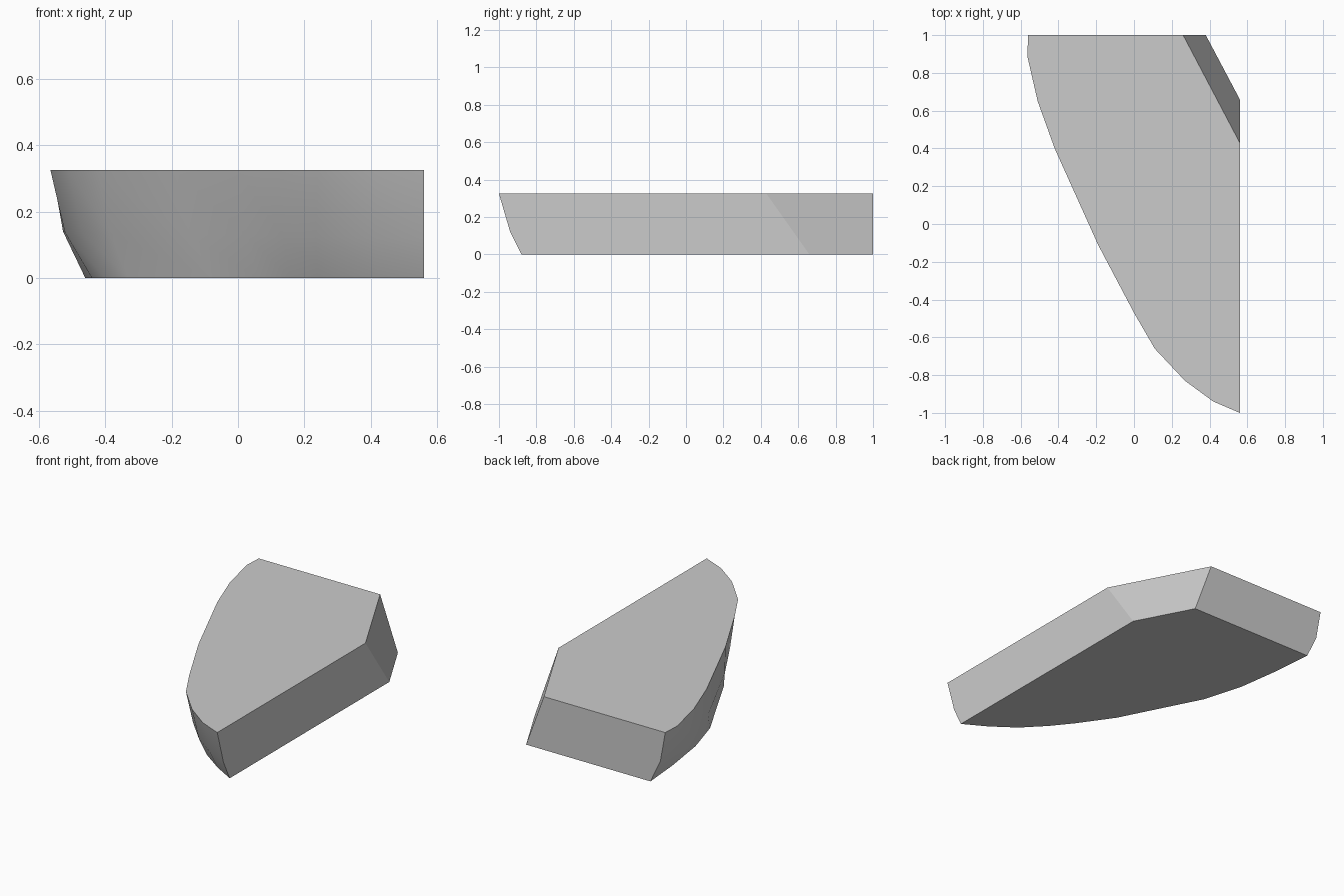
import bpy, bmesh, math
from mathutils import Vector

cube = bpy.data.objects.get("Cube")
if cube:
    bpy.data.objects.remove(cube, do_unlink=True)

HEIGHT = 0.325

# Curved flank: matching points along the top rim and the narrower base
top_curve = [(.56, -1), (.42, -.94), (.27, -.83), (.11, -.66), (0, -.47),
             (-.19, -.11), (-.42, .4), (-.51, .65), (-.565, .89), (-.56, 1)]
base_curve = [(.56, -.88), (.42, -.8), (.28, -.7), (.16, -.575), (.06, -.45),
              (-.08, -.25), (-.33, .24), (-.4, .48), (-.44, .76), (-.46, 1)]

# Sloping cut corner at the back
top_corner = [(.26, 1), (.56, .43)]
base_corner = [(.38, 1), (.56, .66)]


def ring(points, z):
    return [Vector((x, y, z)) for x, y in points]


top = ring(top_curve + top_corner, HEIGHT)
base = ring(base_curve + base_corner, 0)

# Middle ring bulges out to round the flank; the cut corner stays flat
middle = []
for i, (low, high) in enumerate(zip(base, top)):
    along = i / (len(top_curve) - 1)
    z = 0.12 + 0.02 * min(along, 1)
    bulge = 0.5 + 0.17 * along if along <= 1 else z / HEIGHT
    p = low.lerp(high, bulge)
    p.z = z
    middle.append(p)

# Skin the rings and close both ends
bm = bmesh.new()
rings = [[bm.verts.new(p) for p in r] for r in (base, middle, top)]
n = len(top)
for lower, upper in zip(rings, rings[1:]):
    for i in range(n):
        j = (i + 1) % n
        face = bm.faces.new((lower[i], lower[j], upper[j], upper[i]))
        face.smooth = i < len(top_curve) - 1
bm.faces.new(rings[0])
bm.faces.new(rings[-1])
bmesh.ops.recalc_face_normals(bm, faces=bm.faces)
mesh = bpy.data.meshes.new("curved_block")
bm.to_mesh(mesh)
bm.free()

block = bpy.data.objects.new("curved_block", mesh)
bpy.context.collection.objects.link(block)

# Plain grey surface
grey = bpy.data.materials.new("light_grey")
grey.use_nodes = True
colour = (0.6, 0.6, 0.6, 1)
grey.diffuse_color = colour
grey.node_tree.nodes["Principled BSDF"].inputs["Base Color"].default_value = colour
mesh.materials.append(grey)

# Smooth flank, crisp rims
bpy.ops.object.select_all(action="DESELECT")
block.select_set(True)
bpy.context.view_layer.objects.active = block
bpy.ops.object.shade_smooth_by_angle(angle=math.radians(32))
